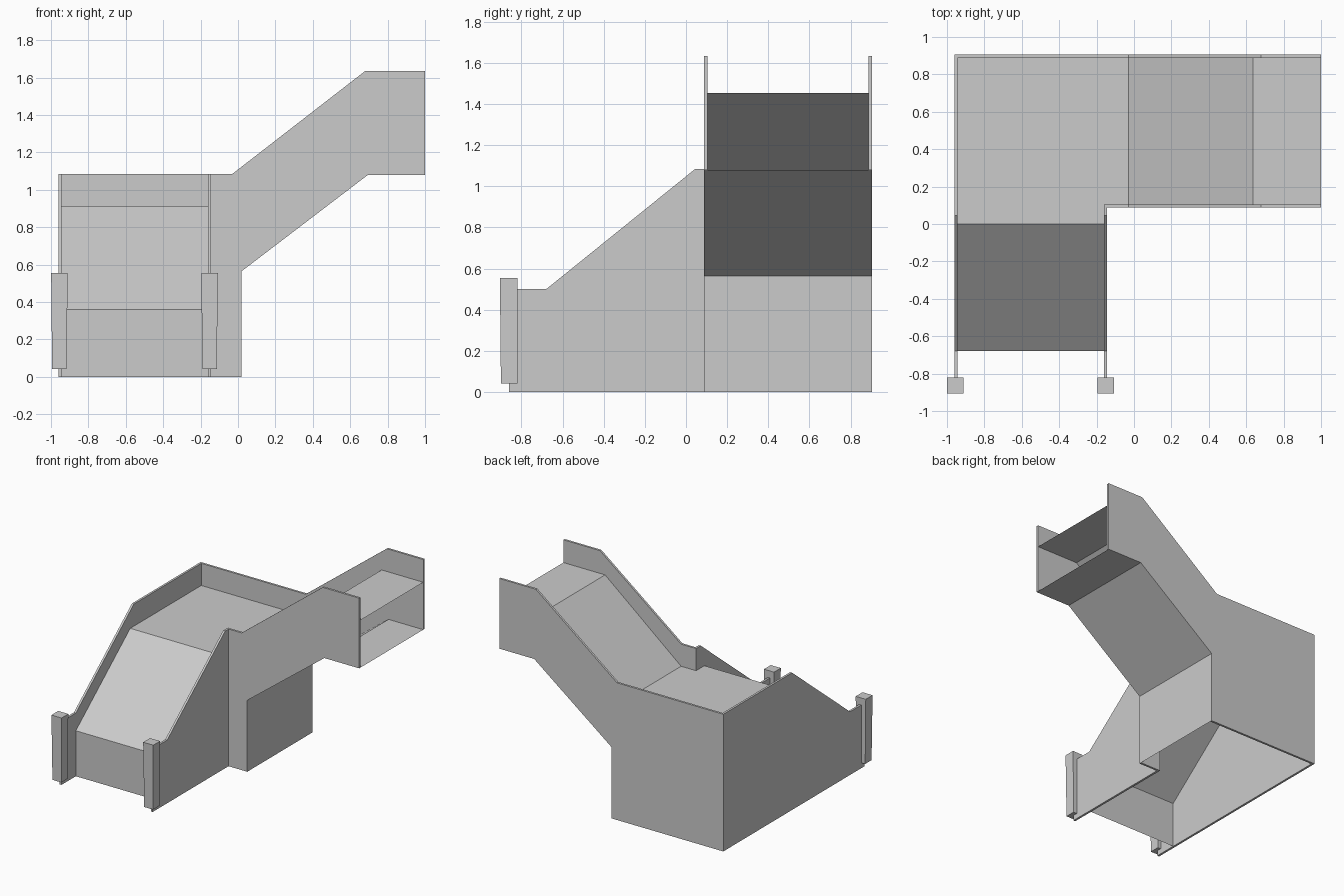
import bpy
import bmesh

cube = bpy.data.objects.get("Cube")
if cube:
    bpy.data.objects.remove(cube, do_unlink=True)

grey = bpy.data.materials.new("light grey")
grey.use_nodes = True
grey.diffuse_color = (0.6, 0.6, 0.6, 1)
grey.node_tree.nodes["Principled BSDF"].inputs["Base Color"].default_value = (0.6, 0.6, 0.6, 1)


def place(axis, a, h, depth):
    """Profile point (a, h) at a depth along the x or y axis."""
    return (depth, a, h) if axis == "x" else (a, depth, h)


def finish(name, bm):
    mesh = bpy.data.meshes.new(name)
    bm.to_mesh(mesh)
    bm.free()
    mesh.materials.append(grey)
    obj = bpy.data.objects.new(name, mesh)
    bpy.context.collection.objects.link(obj)
    return obj


def panel(name, axis, profile, near, far):
    """Solid wall: a closed profile extruded along an axis."""
    bm = bmesh.new()
    face = bm.faces.new([bm.verts.new(place(axis, a, h, near)) for a, h in profile])
    moved = bmesh.ops.extrude_face_region(bm, geom=[face])["geom"]
    shift = place(axis, 0, 0, far - near)
    bmesh.ops.translate(bm, vec=shift, verts=[v for v in moved if isinstance(v, bmesh.types.BMVert)])
    bmesh.ops.recalc_face_normals(bm, faces=bm.faces[:])
    return finish(name, bm)


def sheet(name, axis, path, near, far, up):
    """Open folded surface swept between two depths, facing up or down."""
    bm = bmesh.new()
    rows = [[bm.verts.new(place(axis, a, h, d)) for d in (near, far)] for a, h in path]
    for p, q in zip(rows, rows[1:]):
        bm.faces.new((p[0], q[0], q[1], p[1]))
    bm.normal_update()
    if (sum(f.normal.z for f in bm.faces) > 0) != up:
        bmesh.ops.reverse_faces(bm, faces=bm.faces[:])
    return finish(name, bm)


# Lower flight: side walls
slope = [(-0.86, 0), (-0.86, 0.5), (-0.68, 0.5), (0.045, 1.085)]
panel("lower_right_wall", "x", slope + [(0.905, 1.085), (0.905, 0)], -0.96, -0.943)
panel("lower_left_wall", "x", slope + [(0.104, 1.085), (0.104, 0)], -0.161, -0.144)

# Upper flight: front and back walls
climb = [(0.02, 0), (0.02, 0.565), (0.695, 1.08), (1, 1.08), (1, 1.635), (0.68, 1.635), (-0.03, 1.085)]
panel("upper_front_wall", "y", [(-0.144, 0)] + climb + [(-0.144, 1.085)], 0.087, 0.104)
panel("upper_back_wall", "y", [(-0.96, 0)] + climb + [(-0.96, 1.085)], 0.888, 0.905)

# Walking surfaces with front riser and landing
sheet("lower_ramp_and_landing", "x",
      [(-0.68, 0), (-0.68, 0.36), (0, 0.91), (0.888, 0.91)], -0.943, -0.161, True)
sheet("upper_ramp_and_deck", "y",
      [(-0.161, 0.91), (-0.03, 0.91), (0.635, 1.455), (1, 1.455)], 0.104, 0.888, True)

# Underside of the upper flight
sheet("upper_underside", "y",
      [(0.02, 0), (0.02, 0.565), (0.695, 1.08), (1, 1.08)], 0.087, 0.905, False)

# Newel posts, slightly narrower at the foot
for name, x in (("right_post", -0.955), ("left_post", -0.152)):
    post = panel(name, "x", [(-0.9, 0.042), (-0.82, 0.042), (-0.82, 0.555), (-0.905, 0.555)],
                 x - 0.044, x + 0.044)
    for v in post.data.vertices:
        if v.co.z < 0.1:
            v.co.x = x + (v.co.x - x) * 0.88
